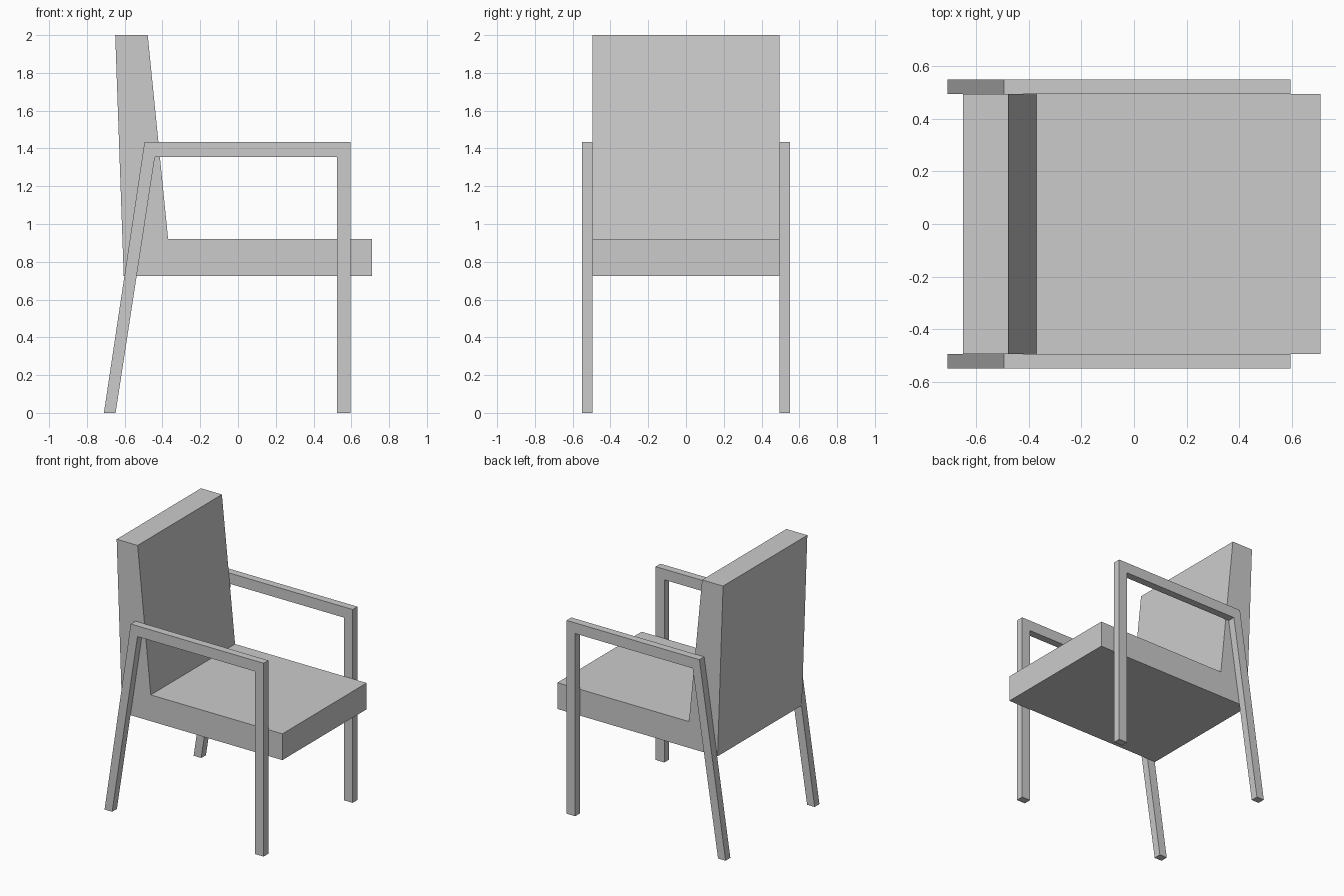
import bpy
import bmesh
from mathutils import Vector

if "Cube" in bpy.data.objects:
    bpy.data.objects.remove(bpy.data.objects["Cube"])


def extrude_profile(name, profile, y0, y1):
    """Extrude a side profile of (x, z) points from y0 to y1."""
    bm = bmesh.new()
    face = bm.faces.new([bm.verts.new((x, y0, z)) for x, z in profile])
    result = bmesh.ops.extrude_face_region(bm, geom=[face])
    moved = [v for v in result["geom"] if isinstance(v, bmesh.types.BMVert)]
    bmesh.ops.translate(bm, verts=moved, vec=Vector((0, y1 - y0, 0)))
    bmesh.ops.recalc_face_normals(bm, faces=bm.faces)
    mesh = bpy.data.meshes.new(name)
    bm.to_mesh(mesh)
    bm.free()
    obj = bpy.data.objects.new(name, mesh)
    bpy.context.collection.objects.link(obj)
    return obj


INNER, OUTER = 0.494, 0.55

# Seat and tapering backrest as one L-shaped block
extrude_profile("seat_and_back", [
    (-0.605, 0.725), (0.71, 0.725), (0.71, 0.92),
    (-0.37, 0.92), (-0.478, 2.0), (-0.65, 2.0),
], -INNER, INNER)

# Side frames: raked back leg, armrest and straight front leg
frame = [
    (-0.71, 0), (-0.648, 0), (-0.44, 1.355), (0.524, 1.355),
    (0.524, 0), (0.595, 0), (0.595, 1.434), (-0.495, 1.434),
]
for name, side in (("right_arm_frame", -1), ("left_arm_frame", 1)):
    extrude_profile(name, frame, side * INNER, side * OUTER)
